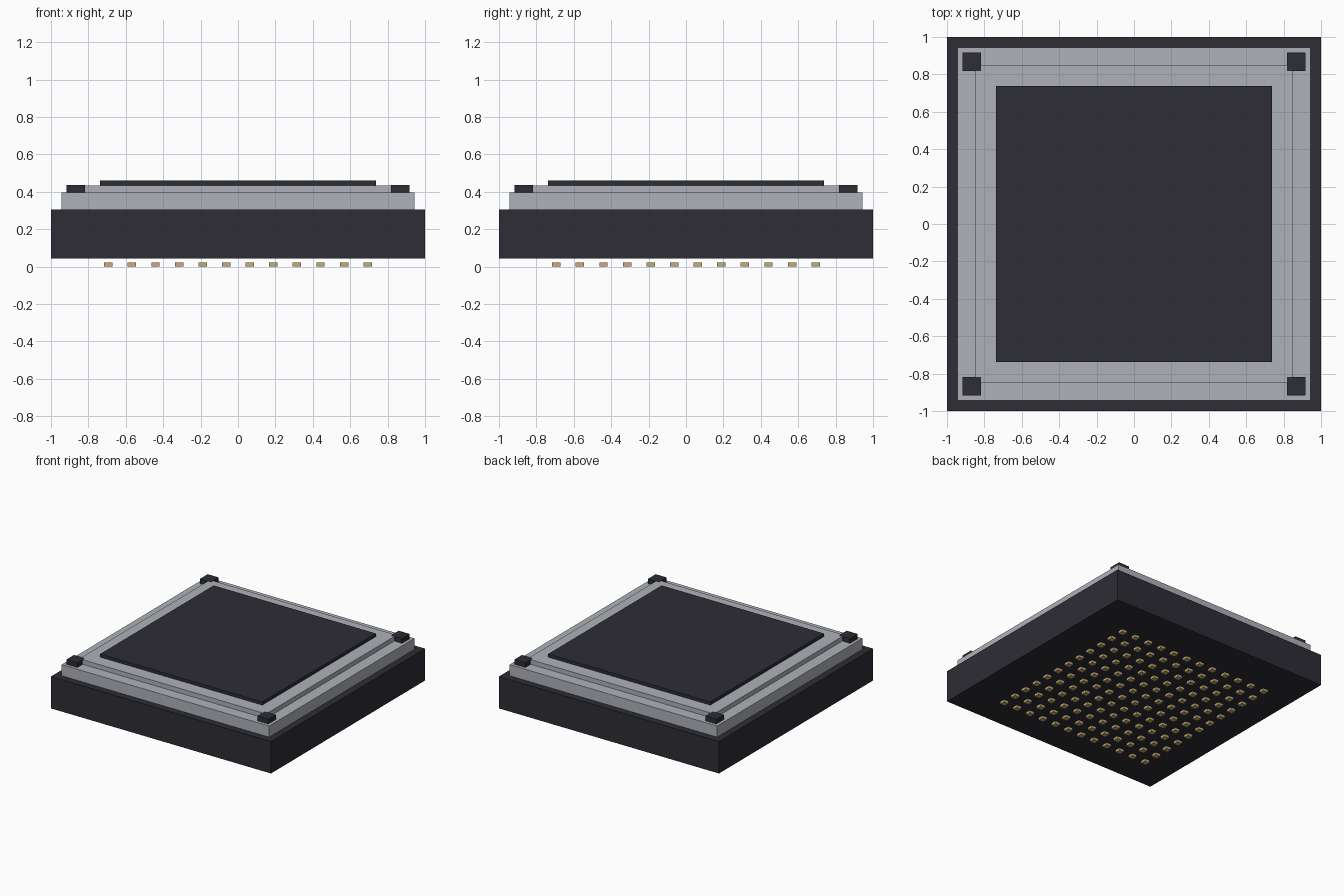
import bpy
import bmesh
from mathutils import Matrix

if "Cube" in bpy.data.objects:
    bpy.data.objects.remove(bpy.data.objects["Cube"])


def material(name, rgb):
    mat = bpy.data.materials.new(name)
    mat.diffuse_color = (*rgb, 1.0)
    mat.use_nodes = True
    mat.node_tree.nodes["Principled BSDF"].inputs["Base Color"].default_value = mat.diffuse_color
    return mat


DARK = material("dark_slate", (0.027, 0.026, 0.036))
GREY = material("light_grey_metal", (0.42, 0.45, 0.49))
GOLD = material("contact_gold", (0.56, 0.42, 0.18))


def blocks(name, centres, half, z0, z1, mat):
    """One object made of equal square blocks at the given centres."""
    bm = bmesh.new()
    for x, y in centres:
        placed = (Matrix.Translation((x, y, (z0 + z1) / 2))
                  @ Matrix.Diagonal((2 * half, 2 * half, z1 - z0, 1)))
        bmesh.ops.create_cube(bm, size=1, matrix=placed)
    mesh = bpy.data.meshes.new(name)
    bm.to_mesh(mesh)
    bm.free()
    mesh.materials.append(mat)
    obj = bpy.data.objects.new(name, mesh)
    bpy.context.collection.objects.link(obj)
    return obj


CENTRE = [(0, 0)]

# Stacked body
blocks("base", CENTRE, 1.0, 0.043, 0.305, DARK)
blocks("lid", CENTRE, 0.943, 0.305, 0.396, GREY)
blocks("lid_step", CENTRE, 0.848, 0.396, 0.434, GREY)
blocks("top_pad", CENTRE, 0.737, 0.434, 0.46, DARK)

# Corner blocks on the lid
corners = [(sx * 0.868, sy * 0.868) for sx in (-1, 1) for sy in (-1, 1)]
blocks("corner_blocks", corners, 0.05, 0.396, 0.435, DARK)

# Contact grid hovering just under the base
COUNT, PITCH = 12, 0.126
steps = [(i - (COUNT - 1) / 2) * PITCH for i in range(COUNT)]
blocks("contacts", [(x, y) for x in steps for y in steps], 0.0225, 0.0, 0.021, GOLD)
